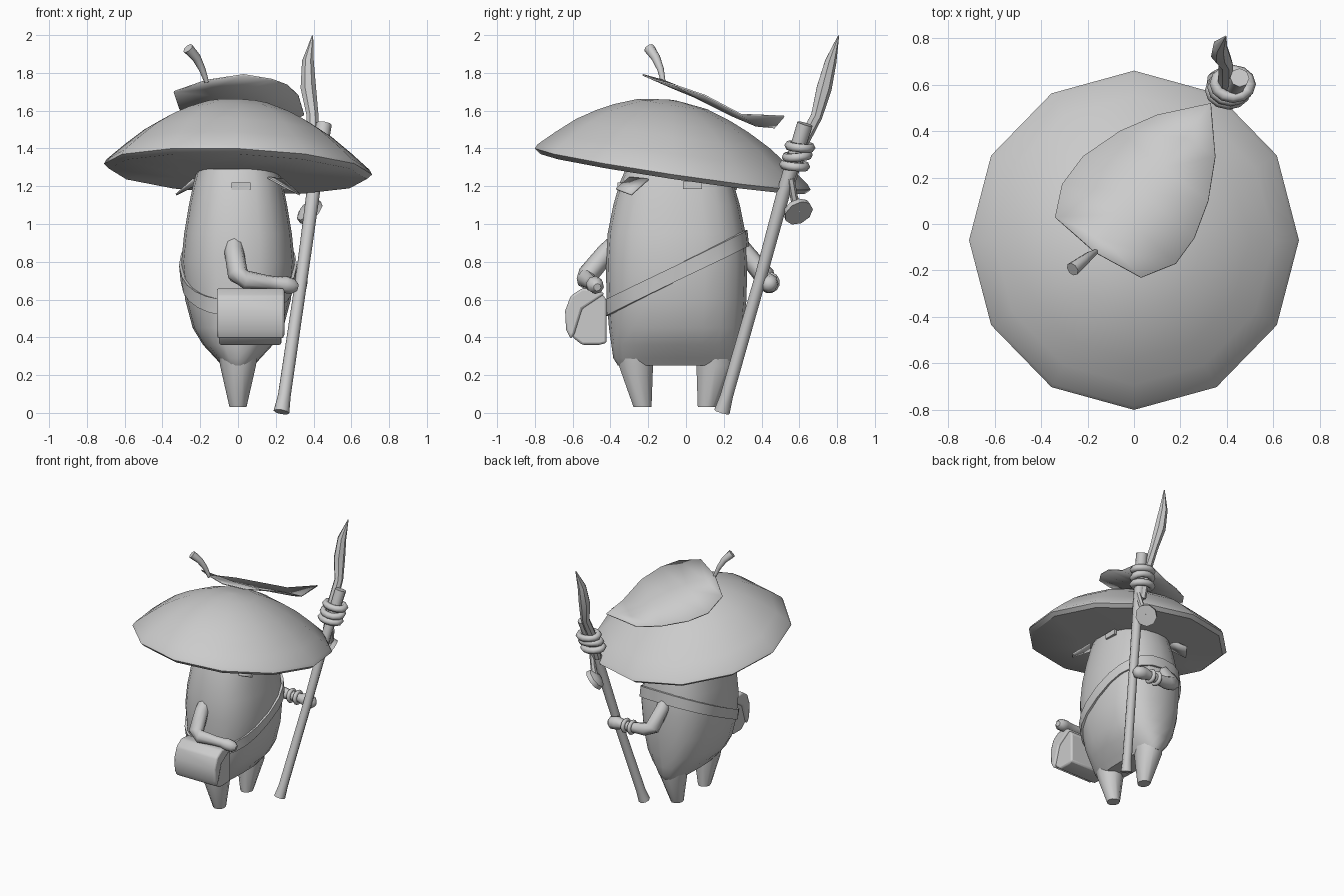
import bpy, bmesh, math
from mathutils import Vector as V

if "Cube" in bpy.data.objects:
    bpy.data.objects.remove(bpy.data.objects["Cube"])


def finish(name, bm, angle=40):
    bmesh.ops.recalc_face_normals(bm, faces=bm.faces)
    me = bpy.data.meshes.new(name)
    bm.to_mesh(me)
    bm.free()
    ob = bpy.data.objects.new(name, me)
    bpy.context.collection.objects.link(ob)
    bpy.ops.object.select_all(action='DESELECT')
    ob.select_set(True)
    bpy.context.view_layer.objects.active = ob
    bpy.ops.object.shade_smooth_by_angle(angle=math.radians(angle))
    return ob


def loft(name, rings, caps=True, closed=False, angle=40):
    bm = bmesh.new()
    vs = [[bm.verts.new(p) for p in r] for r in rings]
    n, m = len(rings[0]), len(rings)
    for i in range(m if closed else m - 1):
        a, b = vs[i], vs[(i + 1) % m]
        for j in range(n):
            k = (j + 1) % n
            bm.faces.new((a[j], a[k], b[k], b[j]))
    if caps and not closed:
        bm.faces.new(vs[0])
        bm.faces.new(vs[-1])
    return finish(name, bm, angle)


def tube(name, path, radii, n=8):
    path = [V(p) for p in path]
    rings = []
    for i, p in enumerate(path):
        t = (path[min(i + 1, len(path) - 1)] - path[max(i - 1, 0)]).normalized()
        ref = V((0, 0, 1)) if abs(t.z) < 0.75 else V((1, 0, 0))
        if i == 0:
            u = t.cross(ref).normalized()
        else:
            u = (u - t * u.dot(t)).normalized()
        w = t.cross(u)
        rings.append([p + radii[i] * (u * math.cos(2 * math.pi * k / n) + w * math.sin(2 * math.pi * k / n))
                      for k in range(n)])
    return loft(name, rings, angle=50)


def ring(name, centre, axis, major, minor, su=1.0, n=12, m=6):
    axis = V(axis).normalized()
    u = axis.orthogonal() if abs(axis.z) < 0.5 else V((1, 0, 0))
    u = (u - axis * u.dot(axis)).normalized()
    w = axis.cross(u)
    rings = []
    for i in range(n):
        a = 2 * math.pi * i / n
        c = V(centre) + major * (su * u * math.cos(a) + w * math.sin(a))
        d = u * math.cos(a) + w * math.sin(a)
        rings.append([c + minor * (d * math.cos(2 * math.pi * k / m) + axis * math.sin(2 * math.pi * k / m))
                      for k in range(m)])
    return loft(name, rings, closed=True, angle=80)


def squircle(a, p=0.8):
    c, s = math.cos(a), math.sin(a)
    return math.copysign(abs(c) ** p, c), math.copysign(abs(s) ** p, s)


# Body: z, half width x, half depth y
BODY = [(0.25, .085, .31), (0.29, .12, .335), (0.36, .185, .345), (0.45, .24, .358), (0.6, .28, .37),
        (0.8, .30, .375), (0.95, .285, .365), (1.1, .26, .335), (1.22, .235, .30), (1.29, .215, .27)]
N = 20
loft("body", [[(hx * squircle(2 * math.pi * k / N)[0], -.05 + hy * squircle(2 * math.pi * k / N)[1], z)
               for k in range(N)] for z, hx, hy in BODY])

# Legs
for name, rows in (("front_leg", [(.36, -.265, .11, .10), (.25, -.265, .095, .095), (.03, -.23, .045, .05)]),
                   ("back_leg", [(.36, .155, .11, .11), (.25, .155, .095, .105), (.03, .11, .045, .05)])):
    loft(name, [[(hx * math.cos(k * math.pi / 5), cy + hy * math.sin(k * math.pi / 5), z)
                 for k in range(10)] for z, cy, hx, hy in rows])

# Hat: tilted twelve-sided dome with a nearly flat underside
def hat_ring(f, h):
    pts = []
    for k in range(12):
        a = k * math.pi / 6
        x, y = .71 * f * math.cos(a), .73 * f * math.sin(a)
        pts.append((x, y - .07, 1.28 - .15 * y - .04 * x + h))
    return pts


loft("hat", [hat_ring(f, h) for f, h in ((.04, -.02), (.5, -.025), (.96, -.015), (1, .01), (.98, .035), (.85, .115),
                                        (.7, .20), (.55, .265), (.42, .31), (.25, .355), (.04, .375))])

# Hat leaf: left edge, midrib and right edge
left = [(-.17, -.12, 1.76), (-.34, .03, 1.70), (-.31, .17, 1.61), (-.22, .29, 1.57), (-.06, .40, 1.53),
        (.10, .47, 1.51), (.33, .52, 1.57)]
right = [(-.17, -.12, 1.76), (.03, -.23, 1.79), (.18, -.17, 1.765), (.26, -.06, 1.735), (.32, .10, 1.68),
         (.35, .29, 1.58), (.33, .52, 1.57)]
mid = [(-.17, -.12, 1.76), (-.13, -.07, 1.72), (-.05, .04, 1.675), (.03, .13, 1.63), (.12, .24, 1.575),
       (.22, .37, 1.52), (.33, .52, 1.57)]
bm = bmesh.new()
grid = [[bm.verts.new(p) for p in row] for row in (left, mid, right)]
for r in range(2):
    for i in range(6):
        bm.faces.new((grid[r][i], grid[r][i + 1], grid[r + 1][i + 1], grid[r + 1][i]))
bmesh.ops.remove_doubles(bm, verts=bm.verts, dist=.001)
leaf = finish("hat_leaf", bm)
sol = leaf.modifiers.new("thickness", 'SOLIDIFY')
sol.thickness, sol.offset = .008, 0
tube("leaf_stem", [(-.165, -.12, 1.75), (-.19, -.135, 1.82), (-.22, -.16, 1.88), (-.265, -.195, 1.93)],
     [.012, .018, .024, .03])

# Arms with hands
tube("front_arm", [(-.02, -.34, .93), (-.02, -.42, .85), (0, -.52, .73), (.04, -.53, .705), (.16, -.50, .69),
                   (.21, -.49, .685), (.25, -.485, .68), (.29, -.475, .67), (.315, -.47, .665)],
     [.045, .052, .055, .05, .038, .038, .046, .042, .02])
tube("back_arm", [(-.02, .26, .92), (-.02, .32, .84), (0, .42, .72), (.05, .43, .70), (.18, .44, .69),
                  (.24, .44, .69), (.29, .44, .69), (.34, .44, .68), (.365, .44, .675)],
     [.045, .05, .055, .048, .036, .036, .05, .046, .02])
for i in range(2):
    ring("wrist_band", (.16 + .055 * i, .44, .69), (1, 0, 0), .042, .015)

# Shoulder strap following a tilted section of the body
def half_size(z):
    for a, b in zip(BODY, BODY[1:]):
        if z <= b[0]:
            t = (z - a[0]) / (b[0] - a[0])
            return a[1] + t * (b[1] - a[1]), a[2] + t * (b[2] - a[2])


strap = []
for k in range(24):
    sx, sy = squircle(2 * math.pi * k / 24)
    cz = .74 + .185 * sy
    quad = []
    for dz, off in ((-.042, -.01), (-.042, .014), (.042, .014), (.042, -.01)):
        hx, hy = half_size(cz + dz)
        quad.append(((hx + off) * sx, -.05 + (hy + off) * sy, cz + dz))
    strap.append(quad)
loft("shoulder_strap", strap, closed=True)

# Satchel with rounded flap
bag = [(-.42, .37), (-.46, .36), (-.55, .36), (-.60, .40), (-.615, .47), (-.60, .60), (-.54, .645), (-.45, .635),
       (-.42, .60)]
flap = [(-.43, .63), (-.47, .655), (-.55, .66), (-.61, .62), (-.64, .54), (-.635, .44), (-.61, .39), (-.59, .42),
        (-.55, .55)]
for name, prof, x0, x1 in (("satchel", bag, -.10, .23), ("satchel_flap", flap, -.112, .245)):
    ob = loft(name, [[(x, y, z) for y, z in prof] for x in (x0, x1)])
    bev = ob.modifiers.new("soft_edges", 'BEVEL')
    bev.width, bev.segments = .012, 2

# Staff, spear branch and lashings
tube("staff", [(.23, .19, .005), (.245, .215, .09), (.335, .39, .70), (.40, .52, 1.18), (.455, .63, 1.53)],
     [.042, .034, .032, .036, .042], 8)
tube("spear_branch", [(.385, .55, 1.22), (.395, .62, 1.44), (.395, .69, 1.57), (.372, .73, 1.72), (.37, .765, 1.86),
                      (.395, .808, 1.998)], [.028, .034, .032, .042, .032, .003], 7)
for i in range(3):
    ring("lashing", (.405 + .01 * i, .575 + .014 * i, 1.31 + .05 * i), (.1, .1 - .2 * (i % 2), 1), .058, .025, 1.3)

# Shelf mushroom on the staff
nrm = V((.62, .35, -.6)).normalized()
c = V((.375, .59, 1.07))
tube("mushroom_stalk", [(.43, .555, 1.24), (.41, .57, 1.15), c], [.02, .02, .025], 6)
tube("mushroom_cap", [c - nrm * .03, c - nrm * .012, c + nrm * .02], [.04, .075, .08], 9)

# Small tufts and tabs under the brim
def tuft(name, pts):
    b = bmesh.new()
    b.faces.new([b.verts.new(p) for p in pts])
    s = finish(name, b).modifiers.new("thickness", 'SOLIDIFY')
    s.thickness = .01


for s in (1, -1):
    tuft("hair_tuft", [(.16 * s, -.05 - .25 * s, 1.25), (.24 * s, -.05 - .15 * s, 1.24),
                       (.33 * s, -.05 - .24 * s, 1.16), (.27 * s, -.05 - .32 * s, 1.19)])
for name, loc, size in (("front_tab", (.015, -.352, 1.2), (.10, .02, .04)),
                        ("side_tab", (.243, .035, 1.205), (.02, .10, .04))):
    b = bmesh.new()
    bmesh.ops.create_cube(b, size=1)
    bmesh.ops.scale(b, vec=size, verts=b.verts)
    bmesh.ops.translate(b, vec=loc, verts=b.verts)
    finish(name, b)
